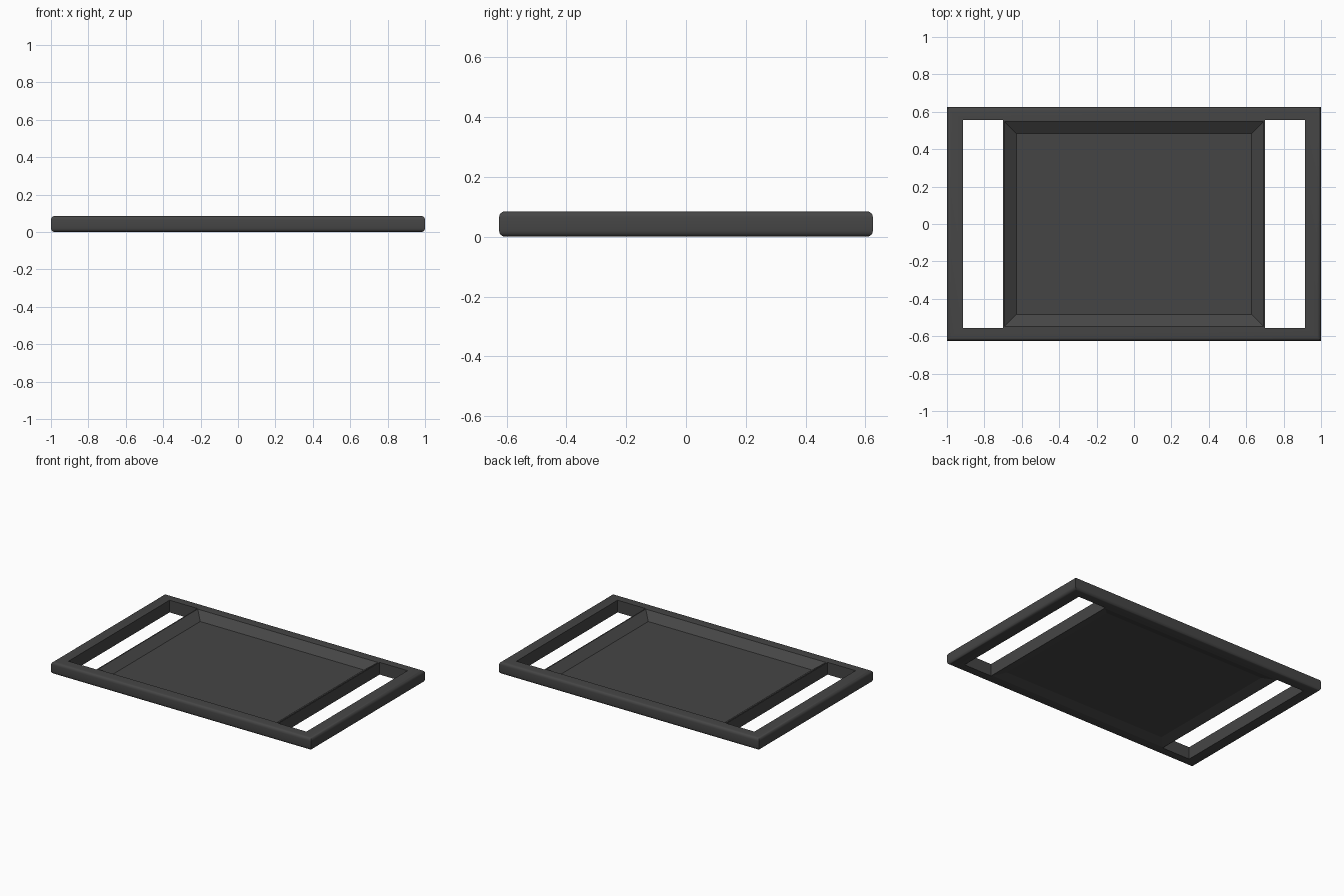
import bpy, bmesh, math

if "Cube" in bpy.data.objects:
    bpy.data.objects.remove(bpy.data.objects["Cube"])

mat = bpy.data.materials.new("charcoal")
mat.diffuse_color = (0.06, 0.06, 0.06, 1)
mat.use_nodes = True
mat.node_tree.nodes["Principled BSDF"].inputs["Base Color"].default_value = mat.diffuse_color
HX, HY, H = 1.0, 0.625, 0.085


def finish(bm, name, smooth=False):
    bmesh.ops.recalc_face_normals(bm, faces=bm.faces)
    me = bpy.data.meshes.new(name)
    bm.to_mesh(me)
    bm.free()
    me.materials.append(mat)
    ob = bpy.data.objects.new(name, me)
    bpy.context.collection.objects.link(ob)
    if smooth:
        bpy.ops.object.select_all(action='DESELECT')
        ob.select_set(True)
        bpy.context.view_layer.objects.active = ob
        bpy.ops.object.shade_smooth_by_angle(angle=math.radians(35))


# Frame: profile with rounded outer edges, mitred round the rectangle
r, n = 0.02, 4
arc = [(r - r * math.cos(i * math.pi / 2 / n), r - r * math.sin(i * math.pi / 2 / n))
       for i in range(n + 1)]
profile = [(1, 0)] + arc[::-1] + [(d, H - z) for d, z in arc] + [(1, H)]
bm = bmesh.new()
rings = []
for sx, sy in ((1, 1), (-1, 1), (-1, -1), (1, -1)):
    ring = []
    for d, z in profile:
        dx, dy = (0.085, 0.07) if d == 1 else (d, d)
        ring.append(bm.verts.new((sx * (HX - dx), sy * (HY - dy), z)))
    rings.append(ring)
m = len(profile)
for k in range(4):
    a, b = rings[k], rings[(k + 1) % 4]
    for i in range(m):
        j = (i + 1) % m
        bm.faces.new((a[i], b[i], b[j], a[j]))
finish(bm, "tray_frame", True)

# Panel: slab between the handle slots, dished above and hollowed below
bm = bmesh.new()
bmesh.ops.create_cube(bm, size=1)
for v in bm.verts:
    v.co = (v.co.x * 1.4, v.co.y * 1.11, H if v.co.z > 0 else 0)
bm.normal_update()
for up, depth in ((1, 0.045), (-1, 0.02)):
    face = next(f for f in bm.faces if f.normal.z * up > 0.9)
    bmesh.ops.inset_region(bm, faces=[face], thickness=0.01)
    bmesh.ops.inset_region(bm, faces=[face], thickness=0.09)
    for v in face.verts:
        v.co.z -= up * depth
    bm.normal_update()
finish(bm, "tray_panel")
